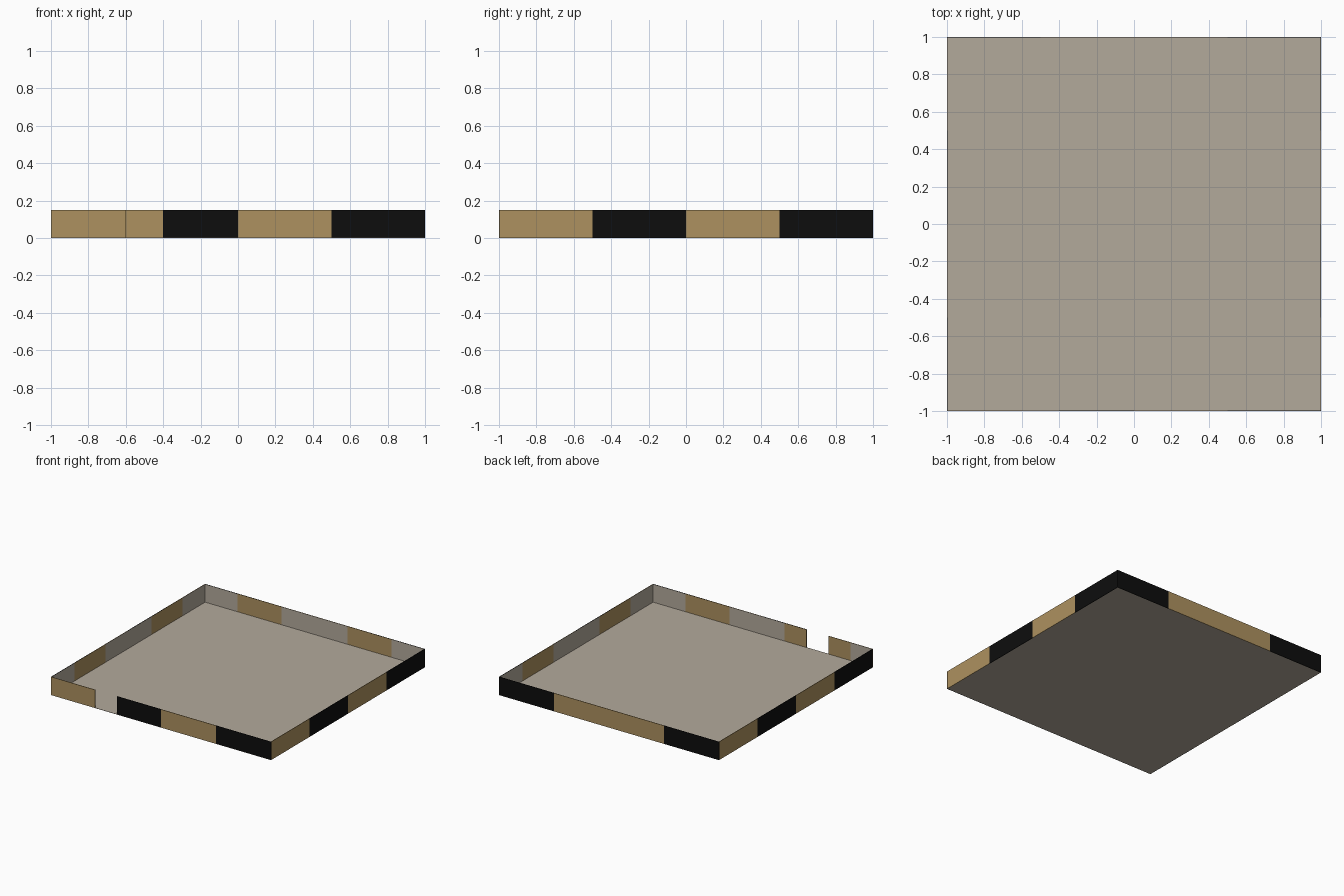
import bpy, bmesh, math
from mathutils import Matrix, Vector

if "Cube" in bpy.data.objects:
    bpy.data.objects.remove(bpy.data.objects["Cube"])

H, T = 0.15, 0.004   # wall height, sheet thickness


def material(name, rgb):
    m = bpy.data.materials.new(name)
    m.diffuse_color = (*rgb, 1)
    m.use_nodes = True
    m.node_tree.nodes["Principled BSDF"].inputs["Base Color"].default_value = m.diffuse_color
    return m


TAN = material("tan", (0.42, 0.285, 0.115))
BLACK = material("black", (0.004, 0.004, 0.004))
STONE = material("stone_grey", (0.45, 0.40, 0.33))


def box(lo, hi):
    bm = bmesh.new()
    lo, hi = Vector(lo), Vector(hi)
    bmesh.ops.create_cube(bm, size=1, matrix=Matrix.Translation((lo + hi) / 2)
                          @ Matrix.Diagonal((*(hi - lo), 1)))
    return bm


def finish(name, bm, mats, angle=0):
    bm.transform(Matrix.Rotation(math.radians(angle), 4, 'Z'))
    me = bpy.data.meshes.new(name)
    bm.to_mesh(me)
    bm.free()
    for m in mats:
        me.materials.append(m)
    bpy.context.collection.objects.link(bpy.data.objects.new(name, me))


def inside(u, spans):
    return any(a < u < b for a, b in spans)


def wall(name, u0, u1, angle, blacks, tans):
    """Wall along the front edge, turned by angle; outer and inner faces are banded."""
    bm = box((u0, -1, 0), (u1, -1 + T, H))
    for u in sorted({e for s in blacks + tans for e in s if u0 < e < u1}):
        bmesh.ops.bisect_plane(bm, geom=bm.verts[:] + bm.edges[:] + bm.faces[:],
                               plane_co=(u, 0, 0), plane_no=(1, 0, 0))
    bm.normal_update()
    for f in bm.faces:
        u = max(u0 + 0.001, min(u1 - 0.001, f.calc_center_median().x))
        if f.normal.y > 0.5:
            f.material_index = 0 if inside(u, tans) else 2
        else:
            f.material_index = 1 if inside(u, blacks) else 0
    finish(name, bm, (TAN, BLACK, STONE), angle)


# Floor
finish("floor", box((-1 + T, -1, 0), (1 - T, 1 - T, T / 2)), (STONE,))

# Front wall in two pieces, leaving the doorway
front_black = [(-0.4, 0), (0.5, 1)]
front_tan = [(-0.8, -0.6), (-0.4, -0.2), (0.3, 0.7)]
wall("front_wall_left", -1, -0.6, 0, front_black, front_tan)
wall("front_wall_right", -0.4, 1, 0, front_black, front_tan)

# Remaining walls
inner = [(-0.7, -0.3), (0.3, 0.7)]
side_black = [(-0.5, 0), (0.5, 1)]
wall("right_wall", -1 + T, 1 - T, 90, side_black, inner)
wall("back_wall", -1, 1, 180, [(-1, -0.5), (0.5, 1)], inner)
wall("left_wall", -1 + T, 1 - T, 270, side_black, inner)
